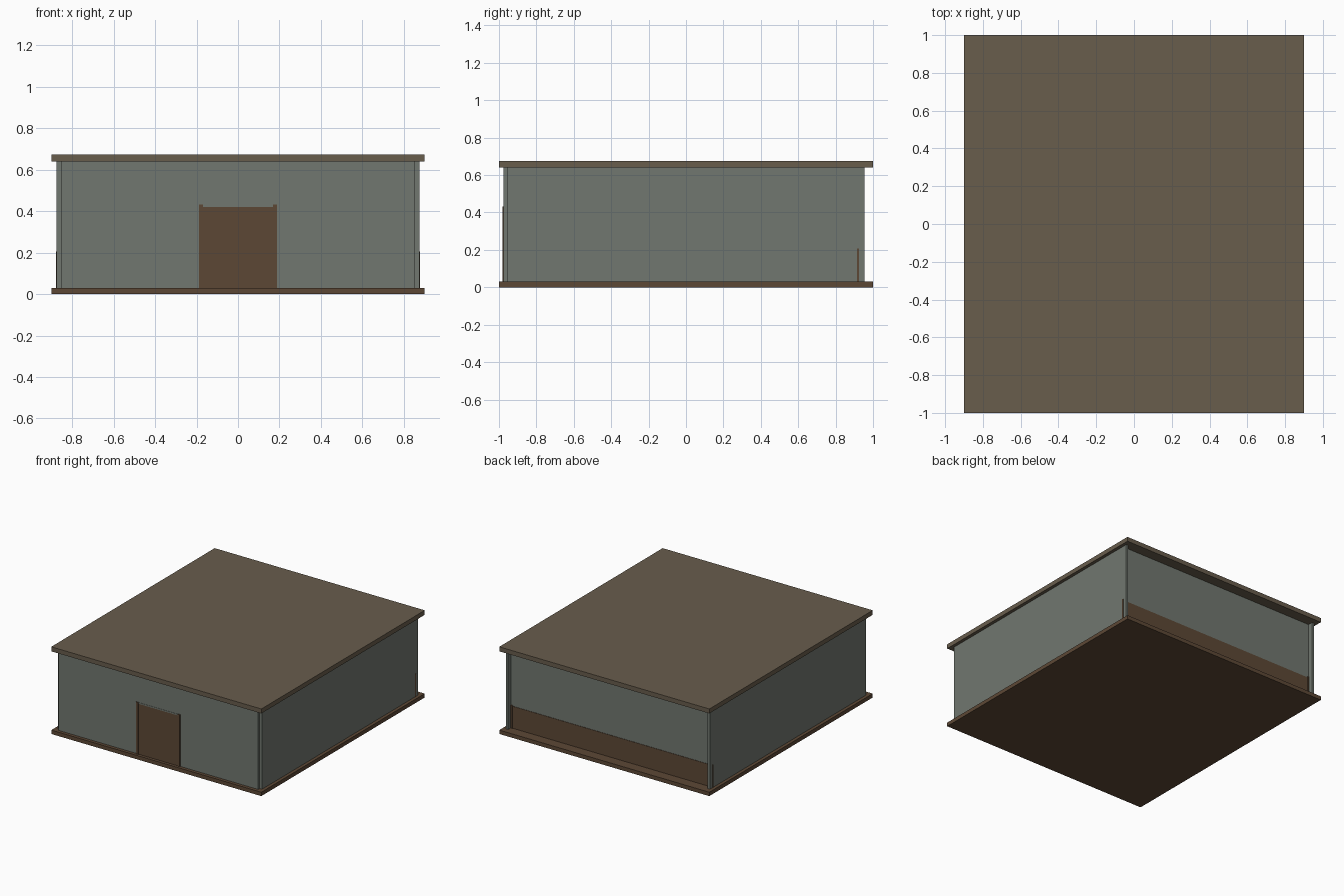
import bpy

cube = bpy.data.objects.get("Cube")
if cube:
    bpy.data.objects.remove(cube, do_unlink=True)


def make_material(name, color):
    mat = bpy.data.materials.new(name)
    mat.use_nodes = True
    mat.diffuse_color = (*color, 1)
    mat.node_tree.nodes["Principled BSDF"].inputs["Base Color"].default_value = (*color, 1)
    return mat


plaster = make_material("grey green plaster", (0.165, 0.185, 0.16))
wood = make_material("brown wood", (0.108, 0.064, 0.036))
roofing = make_material("taupe roofing", (0.14, 0.109, 0.073))


def box(name, mat, x, y, z):
    """Axis-aligned box given by its (low, high) range on each axis."""
    spans = (x, y, z)
    bpy.ops.mesh.primitive_cube_add(size=1, location=[(a + b) / 2 for a, b in spans])
    obj = bpy.context.object
    obj.name = name
    obj.scale = [b - a for a, b in spans]
    bpy.ops.object.transform_apply(location=False, rotation=False, scale=True)
    obj.data.materials.append(mat)
    return obj


FLOOR, CEILING, TOP = 0.03, 0.64, 0.675
INNER, OUTER = 0.855, 0.875

# Floor and roof slabs
box("floor_slab", wood, (-0.9, 0.9), (-1, 1), (0, FLOOR))
box("roof_slab", roofing, (-0.9, 0.9), (-1, 1), (CEILING, TOP))

# Front and recessed back walls, butted between the side walls
box("front_wall", plaster, (-INNER, INNER), (-0.975, -0.955), (FLOOR, CEILING))
box("back_wall", plaster, (-INNER, INNER), (0.9, 0.918), (FLOOR, CEILING))

# Door and low back panel
box("front_door", wood, (-0.17, 0.17), (-0.977, -0.97), (FLOOR, 0.42))
box("back_panel", wood, (-INNER, INNER), (0.915, 0.921), (FLOOR, 0.2))
box("door_lintel", plaster, (-0.17, 0.17), (-0.977, -0.97), (0.42, 0.43))

# Mirrored side walls and posts
for side, s in (("left", 1), ("right", -1)):
    def mirrored(a, b):
        return tuple(sorted((s * a, s * b)))

    box(side + "_wall", plaster, mirrored(INNER, OUTER), (-0.955, 0.955), (FLOOR, CEILING))
    box(side + "_door_post", wood, mirrored(0.168, 0.188), (-0.982, -0.97), (FLOOR, 0.432))
    box(side + "_back_post", wood, mirrored(0.842, 0.878), (0.915, 0.925), (FLOOR, 0.207))
